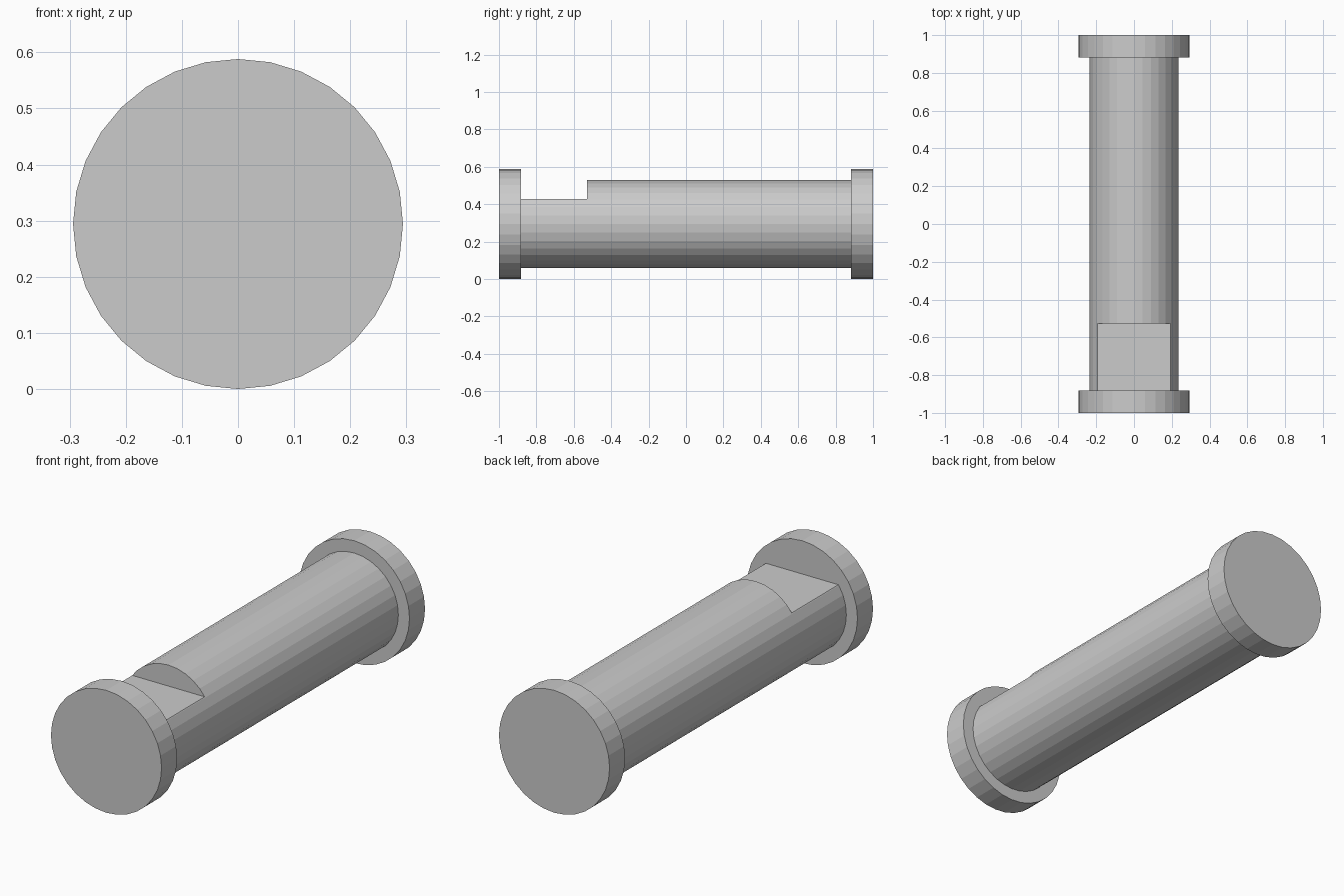
import bpy, bmesh, math

if "Cube" in bpy.data.objects:
    bpy.data.objects.remove(bpy.data.objects["Cube"])

SIDES = 32
R_COLLAR, R_SHAFT = 0.294, 0.235
Y_END, Y_COLLAR = 1.0, 0.882
NOTCH_Y, NOTCH_Z = -0.528, 0.428


def make_object(name, bm):
    bmesh.ops.recalc_face_normals(bm, faces=bm.faces[:])
    mesh = bpy.data.meshes.new(name)
    bm.to_mesh(mesh)
    bm.free()
    obj = bpy.data.objects.new(name, mesh)
    bpy.context.collection.objects.link(obj)
    return obj


def turned(name, profile, centre_z):
    """Revolve (radius, y) points about the lengthwise axis and cap the ends."""
    bm = bmesh.new()
    rings = []
    for r, y in profile:
        angles = [2 * math.pi * i / SIDES for i in range(SIDES)]
        rings.append([bm.verts.new((r * math.sin(a), y, centre_z + r * math.cos(a)))
                      for a in angles])
    for a, b in zip(rings, rings[1:]):
        for i in range(SIDES):
            j = (i + 1) % SIDES
            bm.faces.new((a[i], a[j], b[j], b[i]))
    bm.faces.new(rings[0])
    bm.faces.new(rings[-1])
    return make_object(name, bm)


def box(name, lo, hi):
    bm = bmesh.new()
    bmesh.ops.create_cube(bm, size=1)
    for v in bm.verts:
        v.co = [lo[k] if v.co[k] < 0 else hi[k] for k in range(3)]
    return make_object(name, bm)


# Shaft with a collar at each end, mirrored half profile
half = [(R_COLLAR, Y_END), (R_COLLAR, Y_COLLAR), (R_SHAFT, Y_COLLAR)]
profile = [(r, -y) for r, y in half] + half[::-1]
pin = turned("collared_pin", profile, R_COLLAR)

# Flat notch on top of the shaft, next to the front collar
cutter = box("notch_cutter", (-0.4, -Y_COLLAR, NOTCH_Z), (0.4, NOTCH_Y, 0.8))
cutter.hide_render = True
cut = pin.modifiers.new("notch", 'BOOLEAN')
cut.operation = 'DIFFERENCE'
cut.solver = 'EXACT'
cut.object = cutter
bpy.context.view_layer.objects.active = pin
bpy.ops.object.modifier_apply(modifier=cut.name)
bpy.data.objects.remove(cutter)
